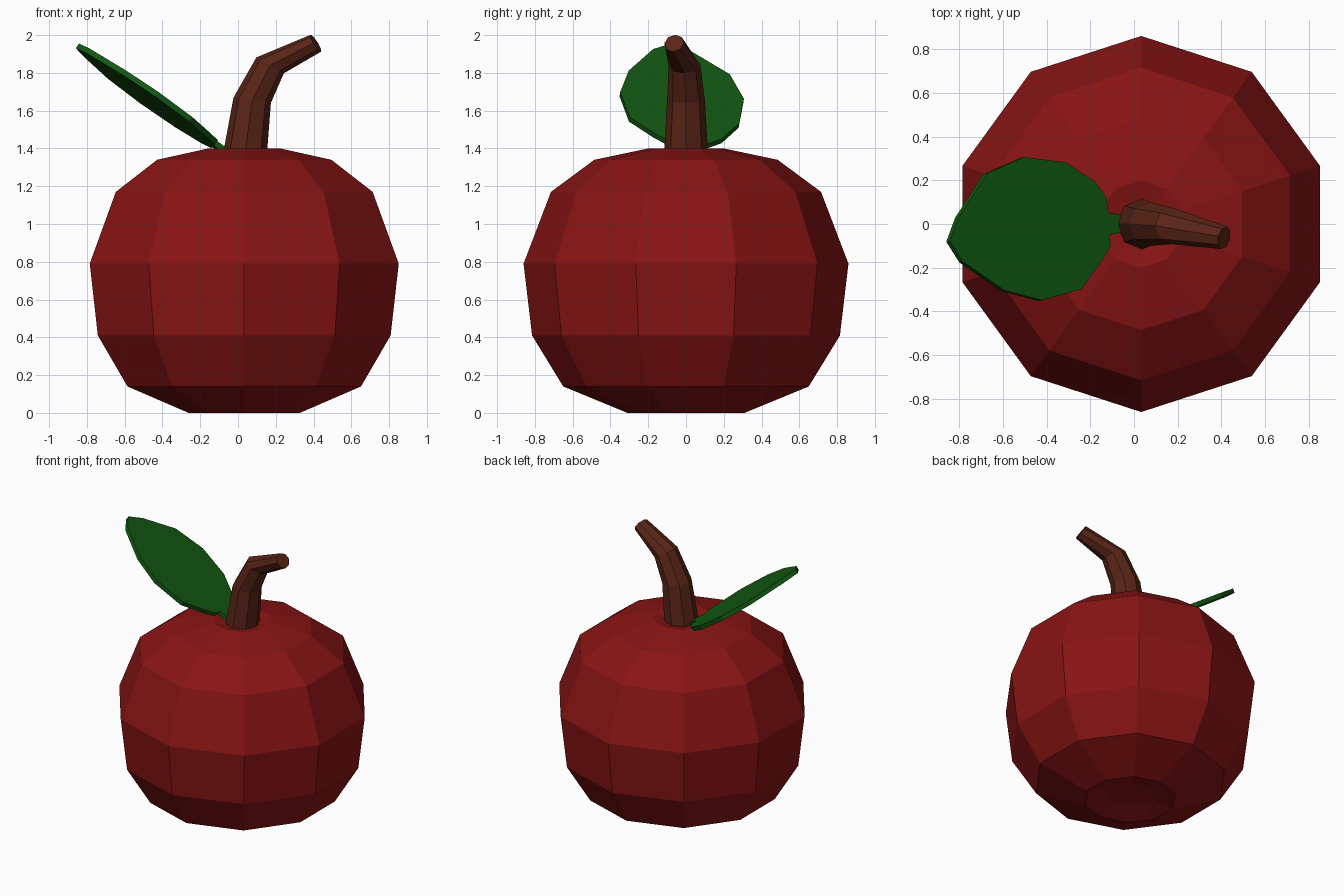
import bpy, bmesh
from math import sin, cos, radians, pi
from mathutils import Vector, Matrix

if "Cube" in bpy.data.objects:
    bpy.data.objects.remove(bpy.data.objects["Cube"])

CX = 0.033  # axis of fruit and stem


def material(name, rgb):
    m = bpy.data.materials.new(name)
    m.diffuse_color = (*rgb, 1)
    m.use_nodes = True
    m.node_tree.nodes["Principled BSDF"].inputs["Base Color"].default_value = m.diffuse_color
    return m


def finish(bm, name, mat):
    bmesh.ops.recalc_face_normals(bm, faces=bm.faces)
    me = bpy.data.meshes.new(name)
    bm.to_mesh(me)
    bm.free()
    me.materials.append(mat)
    ob = bpy.data.objects.new(name, me)
    bpy.context.collection.objects.link(ob)
    return ob


def bridge(bm, rings):
    for a, b in zip(rings, rings[1:]):
        n = len(a)
        for i in range(n):
            j = (i + 1) % n
            bm.faces.new((a[i], a[j], b[j], b[i]))


def cap(bm, ring, centre):
    c = bm.verts.new(centre)
    for i in range(len(ring)):
        bm.faces.new((ring[i], ring[(i + 1) % len(ring)], c))


# Fruit: ten-sided lathe with dimples at both ends
profile = [(0.16, 0.035), (0.31, 0.0), (0.65, 0.14), (0.815, 0.41), (0.86, 0.79),
           (0.715, 1.17), (0.485, 1.34), (0.2, 1.40)]
bm = bmesh.new()
rings = [[bm.verts.new((CX + r * cos(pi / 2 + k * pi / 5), r * sin(pi / 2 + k * pi / 5), z))
          for k in range(10)] for r, z in profile]
bridge(bm, rings)
cap(bm, rings[0], (CX, 0, 0.05))
cap(bm, rings[-1], (CX, 0, 1.35))
finish(bm, "fruit_body", material("red", (0.25, 0.007, 0.007)))

# Stem: tapered eight-sided tube bending to the right
# centre x, y, z, radius, tilt towards +x, turn towards -y
path = [(CX, 0, 1.34, 0.118, 0, 0), (0.075, 0, 1.655, 0.1, 8, 0),
        (0.17, -0.008, 1.84, 0.084, 30, 0), (0.412, -0.063, 1.957, 0.053, 58, -14)]
bm = bmesh.new()
rings = []
for x, y, z, r, tilt, turn in path:
    rot = Matrix.Rotation(radians(turn), 3, 'Z') @ Matrix.Rotation(radians(tilt), 3, 'Y')
    rings.append([bm.verts.new(Vector((x, y, z)) + rot @ Vector(
        (r * cos(k * pi / 4), r * sin(k * pi / 4), 0))) for k in range(8)])
bridge(bm, rings)
bm.faces.new(rings[0])
bm.faces.new(rings[-1])
finish(bm, "stem", material("brown", (0.1, 0.018, 0.008)))

# Leaf: flat outline lifted onto a slanted plane, then thickened
outline = [(-0.06, 0.04), (-0.125, 0.05), (-0.135, 0.12), (-0.185, 0.19), (-0.32, 0.28),
           (-0.51, 0.305), (-0.68, 0.23), (-0.81, 0.03), (-0.85, -0.08), (-0.79, -0.175),
           (-0.60, -0.305), (-0.43, -0.35), (-0.25, -0.30), (-0.155, -0.17), (-0.115, -0.10),
           (-0.12, -0.05), (-0.06, -0.04)]
bm = bmesh.new()
bm.faces.new([bm.verts.new((x, y, 1.40 - 0.70 * (x + 0.09) - 0.14 * y)) for x, y in outline])
leaf = finish(bm, "leaf", material("green", (0.006, 0.1, 0.006)))
mod = leaf.modifiers.new("thickness", 'SOLIDIFY')
mod.thickness = 0.03
mod.offset = 0
